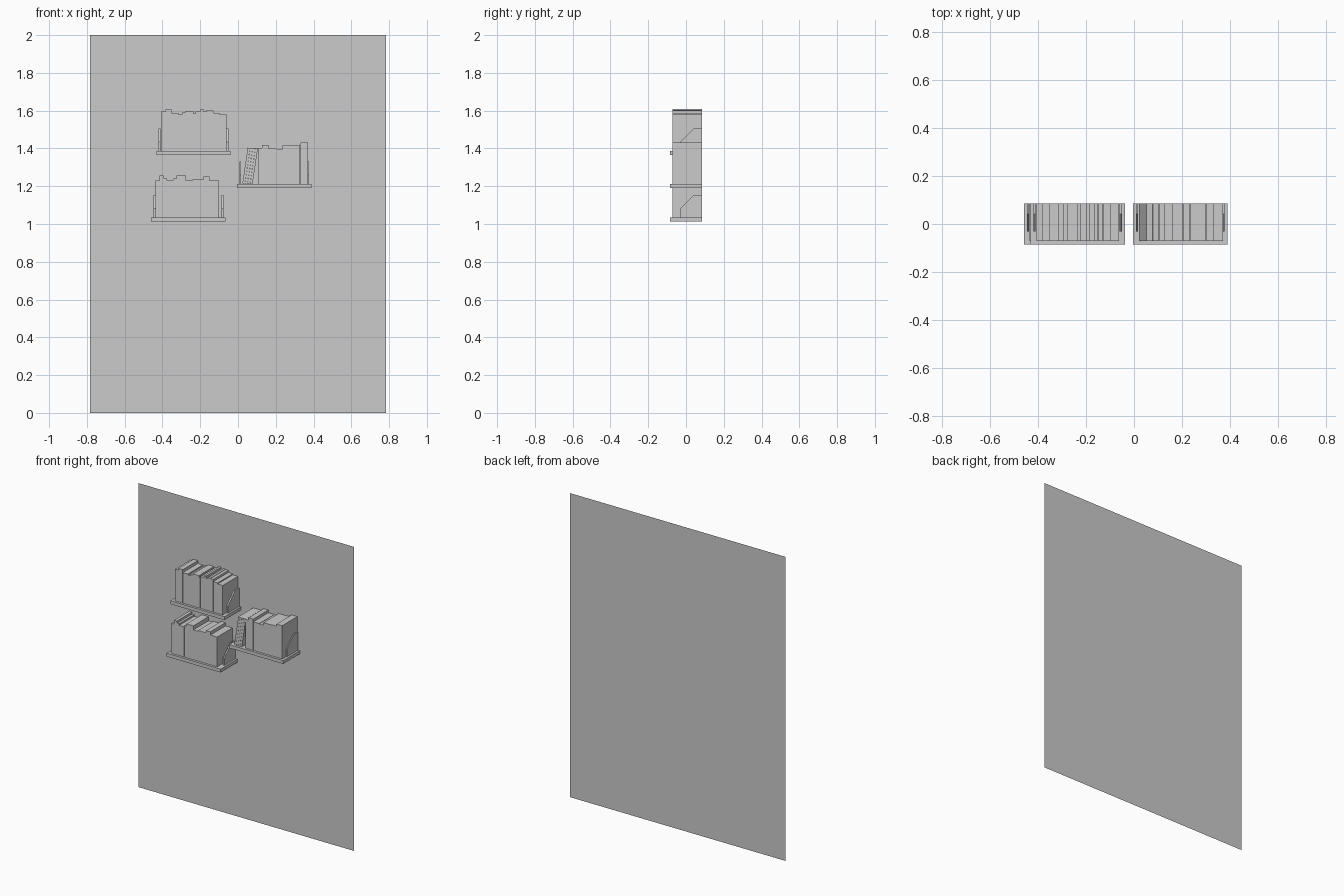
import bpy, bmesh, math

if "Cube" in bpy.data.objects:
    bpy.data.objects.remove(bpy.data.objects["Cube"])

BACK, FRONT, BOOK_FRONT = 0.086, -0.086, -0.071


def mesh_object(name, bm):
    bmesh.ops.recalc_face_normals(bm, faces=bm.faces)
    mesh = bpy.data.meshes.new(name)
    bm.to_mesh(mesh)
    bm.free()
    obj = bpy.data.objects.new(name, mesh)
    bpy.context.collection.objects.link(obj)
    return obj


def extrude_yz(name, profile, x0, x1):
    """Closed y-z profile extruded along x."""
    bm = bmesh.new()
    face = bm.faces.new([bm.verts.new((x0, y, z)) for y, z in profile])
    out = bmesh.ops.extrude_face_region(bm, geom=[face])
    verts = [g for g in out["geom"] if isinstance(g, bmesh.types.BMVert)]
    bmesh.ops.translate(bm, verts=verts, vec=(x1 - x0, 0, 0))
    return mesh_object(name, bm)


def box(name, x0, x1, y0, y1, z0, z1):
    return extrude_yz(name, [(y0, z0), (y1, z0), (y1, z1), (y0, z1)], x0, x1)


def shelf(name, centre, top, book_start, books):
    # board
    box(name + "_board", centre - 0.197, centre + 0.197, FRONT, BACK, top - 0.022, top)
    # chamfered end plates
    profile = [(-0.031, top), (BACK, top), (BACK, top + 0.12),
               (0.042, top + 0.12), (-0.031, top + 0.047)]
    for side, label in ((-1, "left"), (1, "right")):
        x = centre + side * 0.18
        extrude_yz(f"{name}_end_plate_{label}", profile, x - 0.0045, x + 0.0045)
    # row of upright books: (right edge, height)
    x = book_start
    for i, (right, height) in enumerate(books):
        box(f"{name}_book_{i + 1}", x, right - 0.0006, BOOK_FRONT, BACK, top, top + height)
        x = right


# back wall panel, single sheet
bm = bmesh.new()
bm.faces.new([bm.verts.new((x, BACK, z)) for x, z in
              ((-0.783, 0), (0.783, 0), (0.783, 2), (-0.783, 2))])
mesh_object("wall_panel", bm)

shelf("upper_shelf", -0.2355, 1.386, -0.408, [
    (-.384, .209), (-.352, .220), (-.315, .201), (-.296, .194), (-.278, .204),
    (-.235, .212), (-.225, .199), (-.198, .209), (-.183, .222), (-.167, .209),
    (-.151, .217), (-.130, .215), (-.098, .201), (-.061, .194)])

shelf("lower_shelf", -0.2625, 1.034, -0.437, [
    (-.415, .196), (-.394, .223), (-.378, .209), (-.341, .199), (-.325, .207),
    (-.275, .223), (-.241, .196), (-.183, .202), (-.151, .217), (-.101, .196)])

shelf("right_shelf", 0.1925, 1.212, 0.106, [
    (.127, .190), (.161, .206), (.204, .188), (.235, .186),
    (.300, .203), (.330, .205), (.372, .219)])

# leaning books resting on the right shelf
LEAN, THICK = math.radians(8.5), 0.0135
for i in range(4):
    book = box(f"leaning_book_{i + 1}", -THICK + 0.0005, 0, BOOK_FRONT, BACK, 0, 0.192)
    book.location = (0.077 - i * THICK / math.cos(LEAN), 0, 1.212)
    book.rotation_euler.y = LEAN
